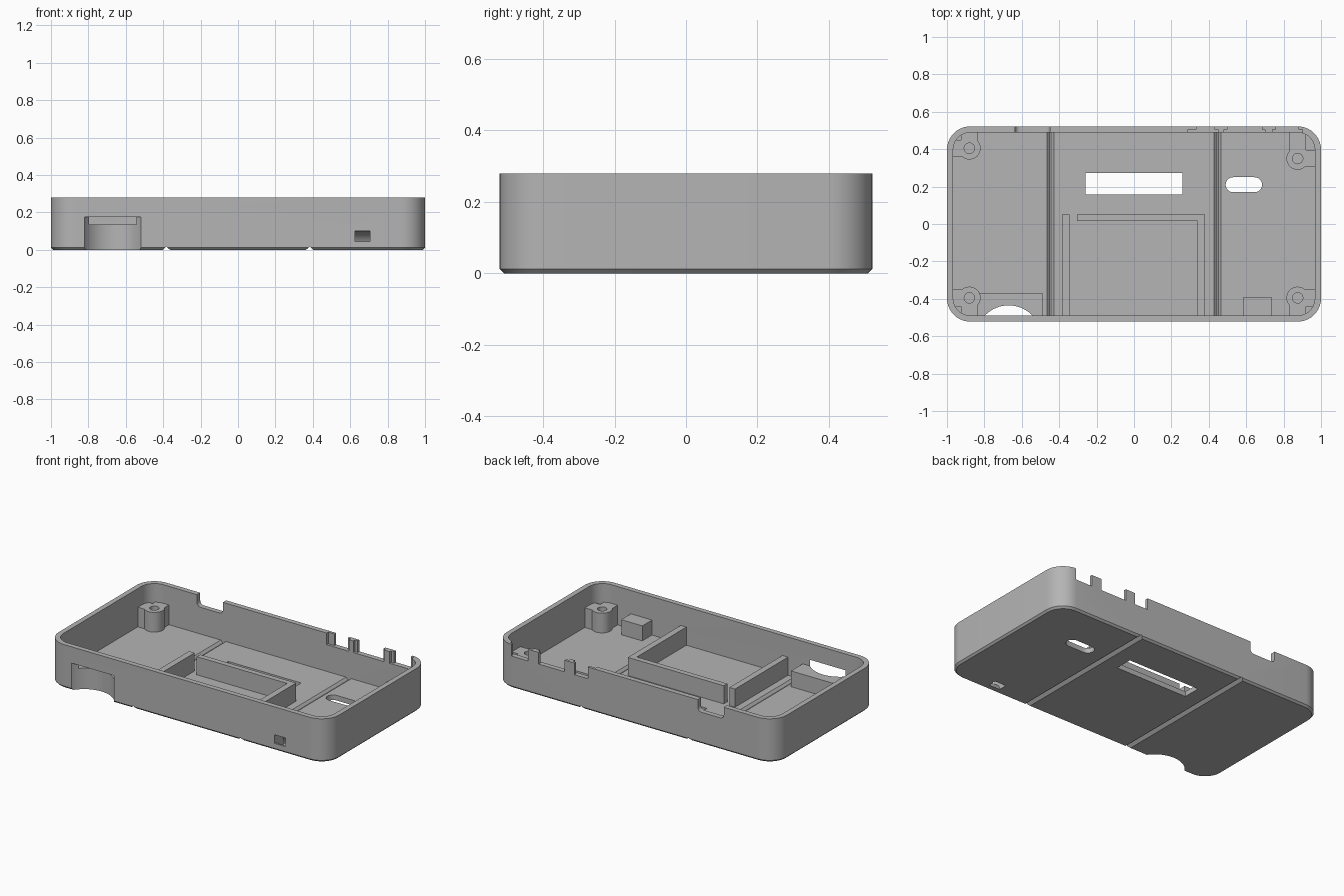
import bpy, bmesh, math
from mathutils import Vector

if "Cube" in bpy.data.objects:
    bpy.data.objects.remove(bpy.data.objects["Cube"])

grey = bpy.data.materials.new("plain_grey")
grey.use_nodes = True
grey.diffuse_color = (0.46, 0.46, 0.46, 1)
grey.node_tree.nodes["Principled BSDF"].inputs["Base Color"].default_value = grey.diffuse_color

HX, HY, TOP, R = 1.0, 0.522, 0.28, 0.125
WALL, FLOOR = 0.033, 0.033
IX, IY = HX - WALL, HY - WALL
SINK = FLOOR - 0.01


def rounded_rect(inset, segs=10):
    r = R - inset
    pts = []
    for i, (sx, sy) in enumerate([(1, 1), (-1, 1), (-1, -1), (1, -1)]):
        for k in range(segs + 1):
            a = math.pi / 2 * (i + k / segs)
            pts.append((sx * (HX - R) + r * math.cos(a), sy * (HY - R) + r * math.sin(a)))
    return pts


def loft(name, rings):
    """Skin a stack of equal-length 3D rings and cap both ends."""
    bm = bmesh.new()
    rows = [[bm.verts.new(p) for p in ring] for ring in rings]
    n = len(rows[0])
    for a, b in zip(rows, rows[1:]):
        for i in range(n):
            j = (i + 1) % n
            bm.faces.new((a[i], a[j], b[j], b[i]))
    bm.faces.new(rows[0][::-1])
    bm.faces.new(rows[-1])
    bmesh.ops.recalc_face_normals(bm, faces=bm.faces)
    mesh = bpy.data.meshes.new(name)
    bm.to_mesh(mesh)
    bm.free()
    ob = bpy.data.objects.new(name, mesh)
    bpy.context.collection.objects.link(ob)
    mesh.materials.append(grey)
    return ob


def prism(name, pts, z0, z1):
    return loft(name, [[(x, y, z) for x, y in pts] for z in (z0, z1)])


def box(name, x0, x1, y0, y1, z0, z1):
    return prism(name, [(x0, y0), (x1, y0), (x1, y1), (x0, y1)], z0, z1)


def extrude_x(name, pts, x0, x1):
    return loft(name, [[(x, y, z) for y, z in pts] for x in (x0, x1)])


def extrude_y(name, pts, y0, y1):
    return loft(name, [[(x, y, z) for x, z in pts] for y in (y0, y1)])


def arc(cx, cy, r, a0, a1, n):
    return [(cx + r * math.cos(a0 + (a1 - a0) * k / n),
             cy + r * math.sin(a0 + (a1 - a0) * k / n)) for k in range(n + 1)]


def circle(cx, cy, r, n=32):
    return arc(cx, cy, r, 0, math.tau, n)[:-1]


def boolean(ob, others, op="DIFFERENCE"):
    """Apply booleans and throw the helpers away."""
    for other in others:
        other.hide_render = True
        mod = ob.modifiers.new("bool", "BOOLEAN")
        mod.operation, mod.solver, mod.object = op, "EXACT", other
        bpy.context.view_layer.objects.active = ob
        bpy.ops.object.modifier_apply(modifier=mod.name)
        bpy.data.objects.remove(other)


def finger_cutter():
    return prism("cut", circle(-0.67, -0.611, 0.176, 64), -0.1, 0.175)


def loop_cutter():
    # quarter-ring tunnel from the front wall to the underside
    ring = arc(-HY, 0, 0.1, -0.5, math.pi / 2 + 0.5, 20)
    ring += arc(-HY, 0, 0.045, math.pi / 2 + 0.5, -0.5, 20)
    return extrude_x("cut", ring, 0.625, 0.705)


# Open tray: chamfered base, outer wall, rim, inner wall, floor
levels = [(0.012, 0), (0, 0.012), (0, TOP), (WALL, TOP), (WALL, FLOOR)]
tray = loft("tray", [[(x, y, z) for x, y in rounded_rect(i)] for i, z in levels])

# Floor windows: display slot and oval
cuts = [box("cut", -0.26, 0.26, 0.157, 0.272, -0.1, 0.1)]
oval = arc(0.645, 0.21, 0.04, -math.pi / 2, math.pi / 2, 12)
oval += arc(0.53, 0.21, 0.04, math.pi / 2, math.pi * 1.5, 12)
cuts.append(prism("cut", oval, -0.1, 0.1))

# V grooves below, narrow grooves in the inner floor
for s in (-1, 1):
    g = s * 0.383
    cuts.append(extrude_y("cut", [(g - 0.03, -0.01), (g + 0.03, -0.01), (g, 0.017)], -0.6, 0.6))
    h = s * 0.447
    cuts.append(extrude_y("cut", [(h - 0.02, FLOOR + 0.002), (h - 0.004, 0.018),
                                  (h + 0.004, 0.018), (h + 0.02, FLOOR + 0.002)], -IY, IY))

# Rim notches in the back wall, the larger with rounded lower corners
x0, x1, nz, nr = -0.635, -0.45, 0.205, 0.025
notch = arc(x0 + nr, nz + nr, nr, math.pi, math.pi * 1.5, 6)
notch += arc(x1 - nr, nz + nr, nr, math.pi * 1.5, math.tau, 6) + [(x1, 0.4), (x0, 0.4)]
cuts.append(extrude_y("cut", notch, 0.45, 0.6))
for a, b, ia, ib in [(0.335, 0.43, 0.29, 0.45), (0.5, 0.685, 0.48, 0.7), (0.76, 0.88, 0.74, 0.9)]:
    cuts.append(box("cut", a, b, 0.45, 0.6, 0.205, 0.4))
    cuts.append(box("cut", ia, ib, 0.45, HY - WALL / 2, 0.205, 0.4))
boolean(tray, cuts + [finger_cutter(), loop_cutter()])

# Blocks behind the front wall openings
finger_block = box("finger_recess_block", -0.85, -0.49, -IY - 0.01, -0.37, SINK, 0.135)
boolean(finger_block, [finger_cutter()])
loop_block = box("strap_loop_block", 0.585, 0.735, -IY - 0.01, -0.39, SINK, 0.13)
boolean(loop_block, [loop_cutter()])

# Partition walls around the middle bay
FRAME = 0.15
box("partition_right", -0.385, -0.345, -IY - 0.01, 0.05, SINK, FRAME)
box("partition_left", 0.34, 0.38, -IY - 0.01, 0.05, SINK, FRAME)
box("partition_back", -0.305, 0.36, 0.015, 0.05, SINK, FRAME)

# Corner screw posts with ribs reaching both walls
POST = 0.16
for label, px, py in [("back_right", -0.88, 0.405), ("front_right", -0.88, -0.395),
                      ("back_left", 0.875, 0.35), ("front_left", 0.875, -0.395)]:
    sx, sy = math.copysign(1, px), math.copysign(1, py)
    post = prism("screw_post_" + label, circle(px, py, 0.06), SINK, POST)
    xa, xb = sorted((px, sx * (IX + 0.01)))
    ya, yb = sorted((py, sy * (IY + 0.01)))
    boolean(post, [box("rib", xa, xb, py - 0.045, py + 0.045, SINK, POST),
                   box("rib", px - 0.045, px + 0.045, ya, yb, SINK, POST)], "UNION")
    boolean(post, [prism("cut", circle(px, py, 0.028, 24), 0.05, 0.4)])

# Smooth the curved walls, keep the edges sharp
bpy.ops.object.select_all(action="DESELECT")
for ob in bpy.context.scene.objects:
    if ob.type == "MESH":
        ob.select_set(True)
        bpy.context.view_layer.objects.active = ob
bpy.ops.object.shade_smooth_by_angle(angle=math.radians(30))
